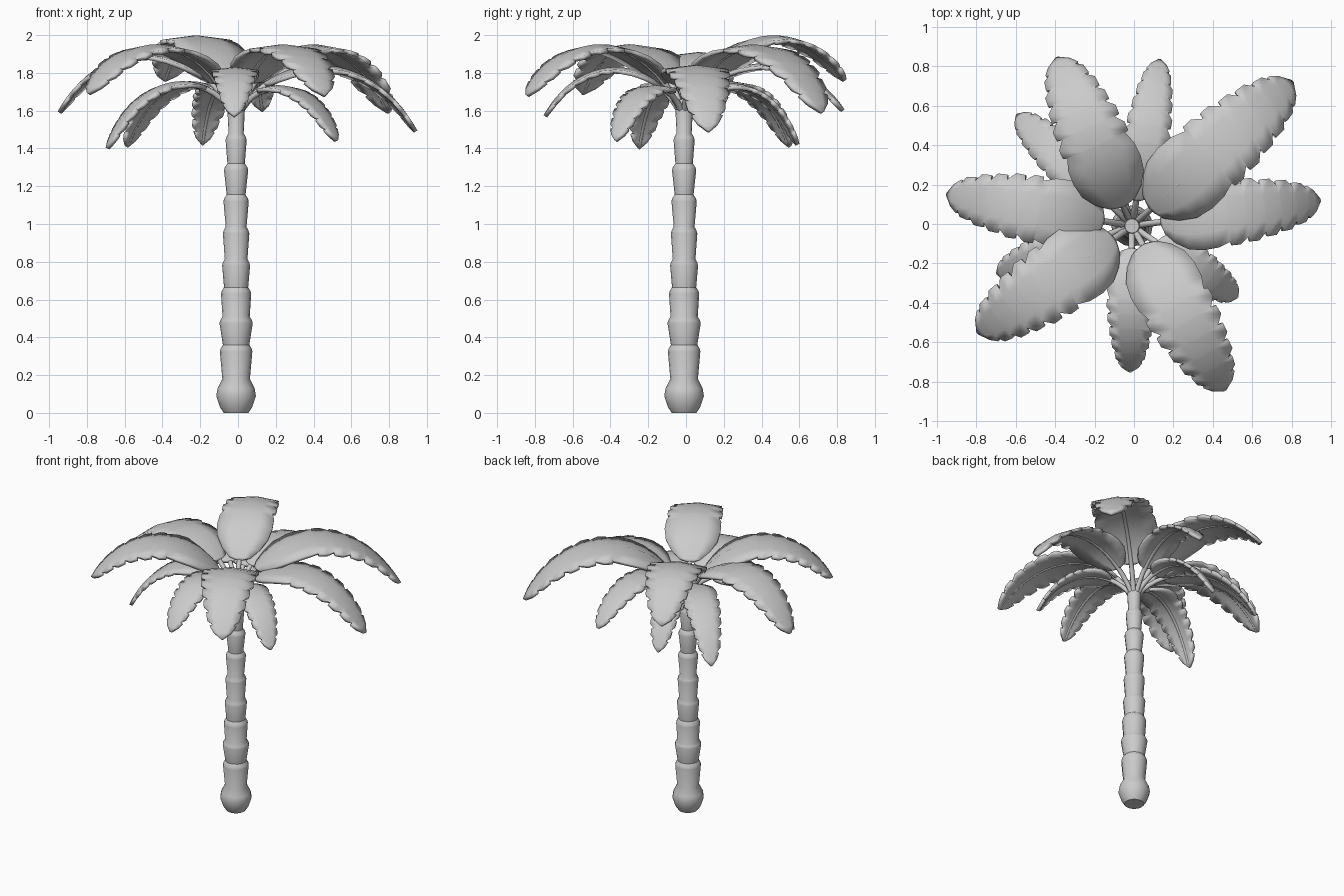
import bpy, bmesh, math
from mathutils import Vector

if "Cube" in bpy.data.objects:
    bpy.data.objects.remove(bpy.data.objects["Cube"])

grey = bpy.data.materials.new("light_grey")
grey.diffuse_color = (0.6, 0.6, 0.6, 1)
grey.use_nodes = True
grey.node_tree.nodes["Principled BSDF"].inputs["Base Color"].default_value = grey.diffuse_color
CX, CY = -0.01, -0.01   # trunk axis


def finish(bm, name, angle=40):
    bmesh.ops.recalc_face_normals(bm, faces=bm.faces)
    me = bpy.data.meshes.new(name)
    bm.to_mesh(me)
    bm.free()
    me.materials.append(grey)
    ob = bpy.data.objects.new(name, me)
    bpy.context.collection.objects.link(ob)
    bpy.ops.object.select_all(action='DESELECT')
    ob.select_set(True)
    bpy.context.view_layer.objects.active = ob
    bpy.ops.object.shade_smooth_by_angle(angle=math.radians(angle))
    return ob


def tube(bm, rings):
    """Skin a list of vertex-position rings and cap both ends."""
    rows = [[bm.verts.new(p) for p in ring] for ring in rings]
    n = len(rows[0])
    for a, b in zip(rows, rows[1:]):
        for i in range(n):
            j = (i + 1) % n
            bm.faces.new((a[i], a[j], b[j], b[i]))
    bm.faces.new(rows[0][::-1])
    bm.faces.new(rows[-1])


# Trunk: bulb foot, then flared collars stacked upwards
profile = [(0.065, 0), (0.085, 0.03), (0.105, 0.09), (0.098, 0.13), (0.073, 0.18)]
collars = [(0.34, .086, .07), (0.49, .088, .072), (0.645, .080, .064),
           (0.795, .074, .060), (0.965, .070, .055), (1.135, .067, .050),
           (1.30, .064, .046), (1.46, .056, .040)]
for z, wide, narrow in collars:
    profile += [(wide, z - 0.015), (wide - 0.004, z), (narrow, z + 0.02)]
profile += [(0.046, 1.60), (0.036, 1.66)]
SIDES = 16
bm = bmesh.new()
tube(bm, [[(CX + r * math.cos(k * math.tau / SIDES), CY + r * math.sin(k * math.tau / SIDES), z)
           for k in range(SIDES)] for r, z in profile])
finish(bm, "trunk", 35)

# Leaf outline: (position along blade, share of full half width), shield base then saw teeth
OUTLINE = [(0, .12), (.015, .38), (.07, .68), (.15, .92), (.24, 1.0), (.33, .98),
           (.40, .86), (.405, .97), (.46, .98), (.51, .78), (.515, .93), (.57, .94), (.62, .70),
           (.625, .85), (.68, .84), (.72, .60), (.725, .76), (.78, .74), (.82, .50),
           (.825, .63), (.88, .58), (.91, .36), (.915, .48), (.96, .32), (1.0, .03)]


def frond(name, tip, apex, half, start):
    out = Vector((tip[0] - CX, tip[1] - CY, 0))
    reach = out.length
    out.normalize()
    side = Vector((-out.y, out.x, 0))
    z0, zt = 1.60, tip[2]
    zc = (apex - (z0 + zt) / 8) / 0.75
    ctrl = [(0.02, z0), (0.25 * reach, zc), (0.75 * reach, zc), (reach, zt)]

    def at(t):
        """Point and upward normal on the arching midrib."""
        u = 1 - t
        w = (u ** 3, 3 * u * u * t, 3 * u * t * t, t ** 3)
        d = (3 * u * u, 6 * u * t, 3 * t * t)
        r, z = (sum(k * c[i] for k, c in zip(w, ctrl)) for i in (0, 1))
        dr, dz = (sum(d[k] * (ctrl[k + 1][i] - ctrl[k][i]) for k in range(3)) for i in (0, 1))
        tan = (out * dr + Vector((0, 0, dz))).normalized()
        return Vector((CX, CY, z)) + out * r, tan.cross(side)

    # Blade
    bm = bmesh.new()
    rows = []
    for s, share in OUTLINE:
        p, n = at(start + (1 - start) * s)
        w = half * share
        rows.append([bm.verts.new(p + side * (w * c) - n * (0.12 * w * abs(c)))
                     for c in (-1, -.5, 0, .5, 1)])
    for a, b in zip(rows, rows[1:]):
        for i in range(4):
            bm.faces.new((a[i], a[i + 1], b[i + 1], b[i]))
    ob = finish(bm, name + "_blade")
    mod = ob.modifiers.new("thickness", 'SOLIDIFY')
    mod.thickness = 0.022
    mod.offset = 0

    # Stem and midrib
    bm = bmesh.new()
    rings = []
    for k in range(17):
        t = k / 16 * 0.98
        p, n = at(t)
        r = 0.017 - 0.007 * t
        rings.append([p - n * 0.004 + (side * math.cos(a) + n * math.sin(a)) * r
                      for a in (j * math.tau / 8 for j in range(8))])
    tube(bm, rings)
    finish(bm, name + "_stem", 60)


# Fronds: tip position, arch height, blade half width, where the blade begins
UPPER = [((-.39, .84, 1.76), 1.985, .185), ((.80, .72, 1.59), 1.94, .205),
         ((.46, -.84, 1.68), 1.94, .185), ((-.79, -.55, 1.69), 1.94, .195)]
MIDDLE = [((.94, .12, 1.49), 1.83, .17), ((-.945, .15, 1.59), 1.90, .175),
          ((-.02, -.745, 1.57), 1.82, .125), ((.13, .83, 1.60), 1.84, .12)]
LOWER = [((.52, -.37, 1.44), 1.72, .115), ((-.69, -.25, 1.40), 1.74, .12),
         ((-.59, .55, 1.41), 1.74, .12), ((-.19, .59, 1.42), 1.73, .115)]
for label, group, start in (("upper", UPPER, .13), ("middle", MIDDLE, .17), ("lower", LOWER, .25)):
    for i, (tip, apex, half) in enumerate(group):
        frond(f"{label}_frond_{i + 1}", tip, apex, half, start)
